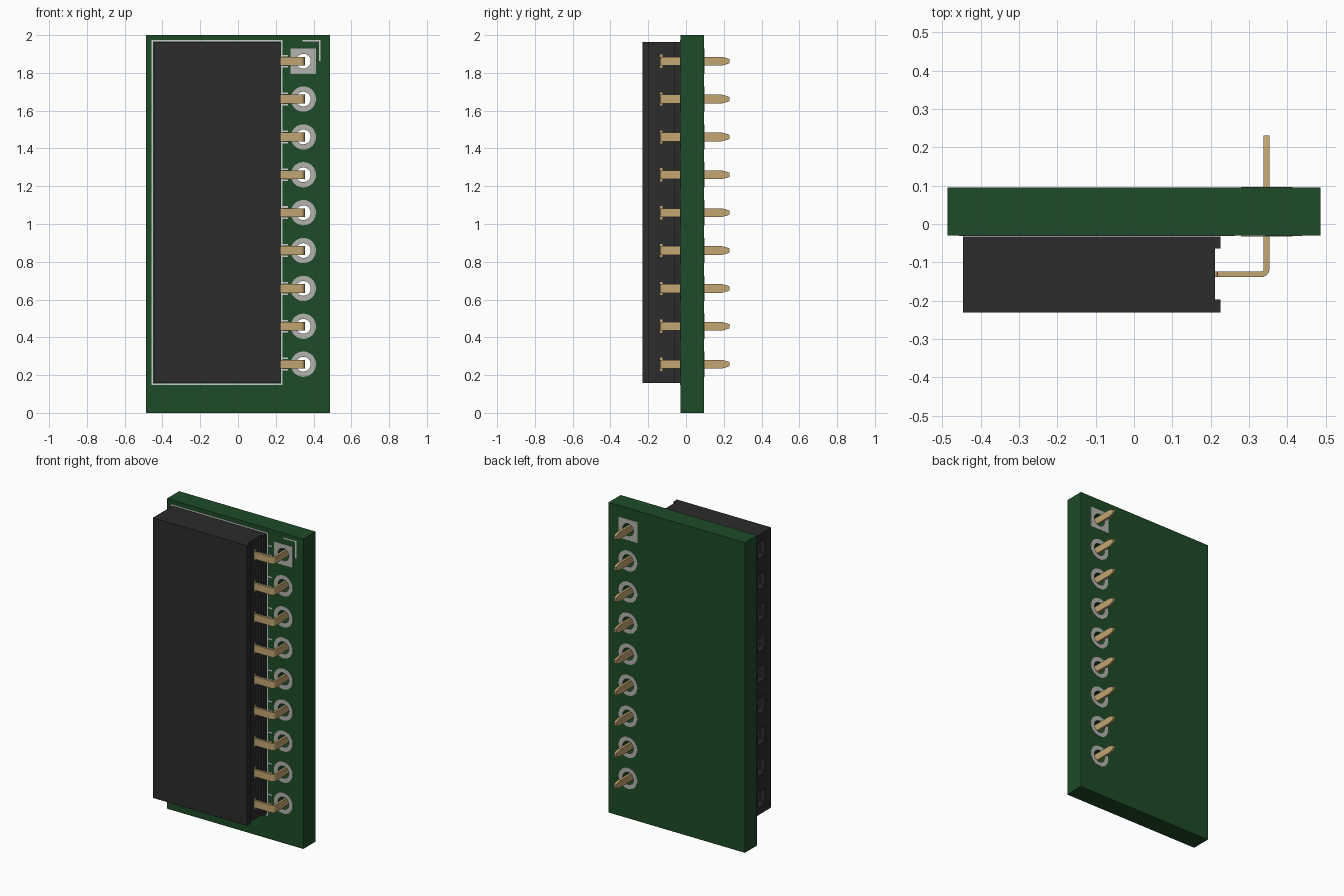
import bpy, bmesh
from math import sin, cos, pi, hypot

if "Cube" in bpy.data.objects:
    bpy.data.objects.remove(bpy.data.objects["Cube"])

PIN_X, AXIS_Y = 0.346, -0.131
BOARD_FRONT, BOARD_BACK = -0.03, 0.095
ROWS = [1.862 - 0.2005 * i for i in range(9)]


def material(name, rgb):
    m = bpy.data.materials.new(name)
    m.diffuse_color = (*rgb, 1)
    m.use_nodes = True
    m.node_tree.nodes["Principled BSDF"].inputs["Base Color"].default_value = m.diffuse_color
    return m


GREEN = material("board green", (0.013, 0.07, 0.02))
BLACK = material("plastic black", (0.025, 0.025, 0.025))
TAN = material("contact tan", (0.54, 0.38, 0.17))
SILVER = material("pad silver", (0.45, 0.45, 0.43))
WHITE = material("marking white", (0.6, 0.63, 0.6))


def loft(bm, rings, cyclic=False):
    """Skin a list of equal-length point rings, capped or joined end to end."""
    loops = [[bm.verts.new(p) for p in r] for r in rings]
    n = len(loops[0])
    pairs = list(zip(loops, loops[1:]))
    if cyclic:
        pairs.append((loops[-1], loops[0]))
    else:
        bm.faces.new(loops[0])
        bm.faces.new(loops[-1])
    for a, b in pairs:
        for i in range(n):
            j = (i + 1) % n
            bm.faces.new((a[i], a[j], b[j], b[i]))


def box(bm, x0, x1, y0, y1, z0, z1):
    loft(bm, [[(x0, y0, z), (x1, y0, z), (x1, y1, z), (x0, y1, z)] for z in (z0, z1)])


def finish(bm, name, mat=None, smooth=False):
    bmesh.ops.recalc_face_normals(bm, faces=bm.faces)
    me = bpy.data.meshes.new(name)
    bm.to_mesh(me)
    bm.free()
    ob = bpy.data.objects.new(name, me)
    bpy.context.collection.objects.link(ob)
    if mat:
        me.materials.append(mat)
    if smooth:
        bpy.ops.object.select_all(action='DESELECT')
        ob.select_set(True)
        bpy.context.view_layer.objects.active = ob
        bpy.ops.object.shade_smooth_by_angle()
    return ob


def cut(ob, cutter):
    cutter.hide_render = True
    cutter.hide_set(True)
    cutter.display_type = 'WIRE'
    mod = ob.modifiers.new("cut", 'BOOLEAN')
    mod.operation = 'DIFFERENCE'
    mod.solver = 'EXACT'
    mod.object = cutter


def ring(radius, y, z, square=False, n=32):
    pts = []
    for i in range(n):
        c, s = cos(2 * pi * i / n), sin(2 * pi * i / n)
        r = radius / max(abs(c), abs(s)) if square else radius
        pts.append((PIN_X + r * c, y, z + r * s))
    return pts


# circuit board with drilled holes
bm = bmesh.new()
box(bm, -0.487, 0.487, BOARD_FRONT, BOARD_BACK, 0, 2)
board = finish(bm, "circuit_board", GREEN)
bm = bmesh.new()
for z in ROWS:
    loft(bm, [ring(0.039, -0.1, z), ring(0.039, 0.2, z)])
cut(board, finish(bm, "hole_cutter"))

# solder pads on both faces, the first one square
for i, z in enumerate(ROWS):
    bm = bmesh.new()
    for y0, y1 in ((BOARD_FRONT, BOARD_FRONT - 0.002), (BOARD_BACK, BOARD_BACK + 0.002)):
        loft(bm, [ring(0.039, y0, z), ring(0.067, y0, z, i == 0),
                  ring(0.067, y1, z, i == 0), ring(0.039, y1, z)], cyclic=True)
    finish(bm, f"solder_pad_{i + 1}", SILVER)

# printed outline, pin ticks and corner mark
bm = bmesh.new()


def line(x0, z0, x1, z1, w=0.004):
    box(bm, x0 - w, x1 + w, BOARD_FRONT - 0.0015, BOARD_FRONT, z0 - w, z1 + w)


for x in (-0.453, 0.232):
    line(x, 0.151, x, 1.969)
for z in (0.151, 1.969):
    line(-0.445, z, 0.224, z)
for z in ROWS:
    for dz in (-0.03, 0.03):
        line(0.24, z + dz, 0.26, z + dz)
line(0.346, 1.969, 0.43, 1.969)
line(0.434, 1.866, 0.434, 1.969)
finish(bm, "printed_markings", WHITE)

# socket housing: grooved profile extruded upward
bm = bmesh.new()
profile = [(-0.446, -0.231), (0.226, -0.231), (0.226, -0.197), (0.211, -0.197),
           (0.211, -0.064), (0.226, -0.064), (0.226, -0.032), (-0.446, -0.032)]
loft(bm, [[(x, y, z) for x, y in profile] for z in (0.157, 1.964)])
housing = finish(bm, "socket_housing", BLACK)

# funnelled socket openings on the left side
bm = bmesh.new()
for z in ROWS:
    loft(bm, [[(x, AXIS_Y + sy * hy, z + sz * hz)
               for sy, sz in ((-1, -1), (1, -1), (1, 1), (-1, 1))]
              for x, hy, hz in ((-0.47, 0.037, 0.05), (-0.446, 0.037, 0.05),
                                (-0.425, 0.018, 0.032), (-0.25, 0.018, 0.032))])
cut(housing, finish(bm, "socket_cutter"))

# right-angled flat pins: centre line x, y and half width
bend = [(PIN_X - 0.014 + 0.014 * sin(a * pi / 12), AXIS_Y + 0.014 - 0.014 * cos(a * pi / 12), 0.023)
        for a in range(7)]
path = [(0.2, AXIS_Y, 0.035), (0.217, AXIS_Y, 0.035), (0.218, AXIS_Y, 0.023), *bend,
        (PIN_X, 0.19, 0.023), (PIN_X, 0.22, 0.015), (PIN_X, 0.231, 0.010)]
for i, z in enumerate(ROWS):
    bm = bmesh.new()
    rings = []
    for k, (x, y, w) in enumerate(path):
        a, b = path[max(k - 1, 0)], path[min(k + 1, len(path) - 1)]
        dx, dy = b[0] - a[0], b[1] - a[1]
        if k == 3:
            dx, dy = 1, 0
        elif k == 9:
            dx, dy = 0, 1
        d = hypot(dx, dy)
        nx, ny = -dy / d * 0.0075, dx / d * 0.0075
        rings.append([(x + nx, y + ny, z - w), (x - nx, y - ny, z - w),
                      (x - nx, y - ny, z + w), (x + nx, y + ny, z + w)])
    loft(bm, rings)
    finish(bm, f"pin_{i + 1}", TAN, smooth=True)
